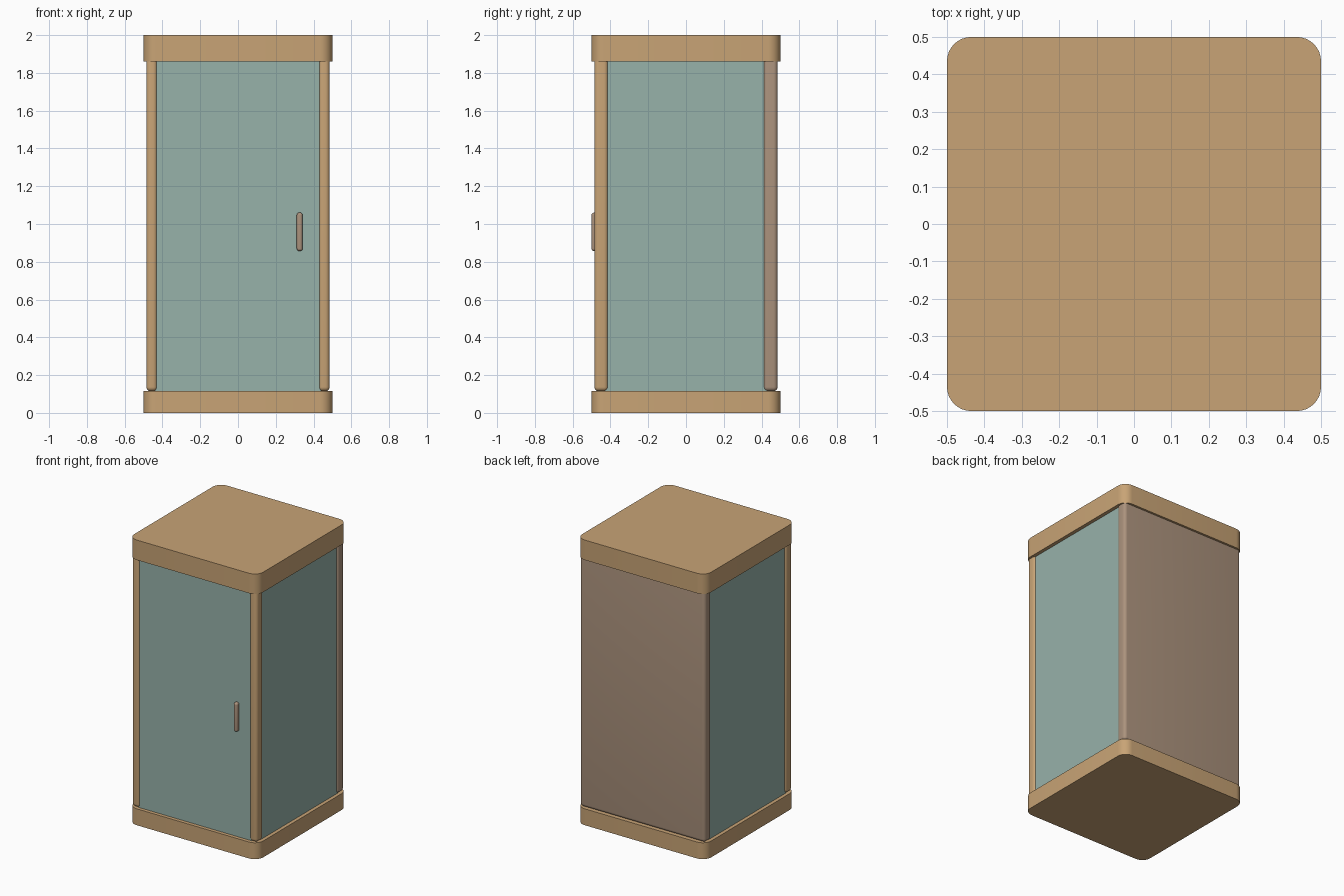
import bpy, bmesh, math
from mathutils import Vector

cube = bpy.data.objects.get("Cube")
if cube:
    bpy.data.objects.remove(cube, do_unlink=True)


def material(name, rgb):
    m = bpy.data.materials.new(name)
    m.use_nodes = True
    m.diffuse_color = (*rgb, 1)
    m.node_tree.nodes["Principled BSDF"].inputs["Base Color"].default_value = (*rgb, 1)
    return m


tan = material("tan wood", (0.58, 0.37, 0.18))
brown = material("brown panel", (0.41, 0.29, 0.205))
glass = material("green glass", (0.31, 0.445, 0.40))


def box(name, lo, hi, mat, radius=0, all_edges=False, segments=6):
    """Box between two corners, with its upright edges or all edges rounded."""
    lo, hi = Vector(lo), Vector(hi)
    size, mid = hi - lo, (lo + hi) / 2
    bm = bmesh.new()
    bmesh.ops.create_cube(bm, size=1)
    bmesh.ops.scale(bm, vec=size, verts=bm.verts)
    if radius:
        edges = [e for e in bm.edges
                 if all_edges or abs(e.verts[0].co.z - e.verts[1].co.z) > 0.01]
        bmesh.ops.bevel(bm, geom=edges, offset=radius, segments=segments,
                        profile=0.5, affect='EDGES')
    mesh = bpy.data.meshes.new(name)
    bm.to_mesh(mesh)
    bm.free()
    mesh.materials.append(mat)
    ob = bpy.data.objects.new(name, mesh)
    ob.location = mid
    bpy.context.collection.objects.link(ob)
    bpy.ops.object.select_all(action='DESELECT')
    ob.select_set(True)
    bpy.context.view_layer.objects.active = ob
    bpy.ops.object.shade_smooth_by_angle(angle=math.radians(30))
    return ob


floor, ceiling = 0.115, 1.86

# Base tray and roof
box("base", (-0.5, -0.5, 0), (0.5, 0.5, floor), tan, 0.065, segments=8)
box("roof", (-0.5, -0.5, ceiling), (0.5, 0.5, 2), tan, 0.065, segments=8)

# Back panel
box("back_panel", (-0.485, 0.41, floor), (0.485, 0.485, ceiling + 0.03),
    brown, 0.022, all_edges=True)

# Front posts and side panes, one on each side
for side, s in (("left", 1), ("right", -1)):
    xs = sorted((s * 0.427, s * 0.485))
    box(side + "_front_post", (xs[0], -0.485, floor), (xs[1], -0.412, ceiling + 0.03),
        tan, 0.022, all_edges=True)
    xs = sorted((s * 0.455, s * 0.475))
    box(side + "_side_pane", (xs[0], -0.43, floor), (xs[1], 0.43, ceiling), glass)

# Front door and its handle
box("door_pane", (-0.44, -0.475, floor), (0.44, -0.455, ceiling), glass)
box("door_handle", (0.311, -0.5, 0.857), (0.342, -0.465, 1.06),
    brown, 0.013, all_edges=True)
